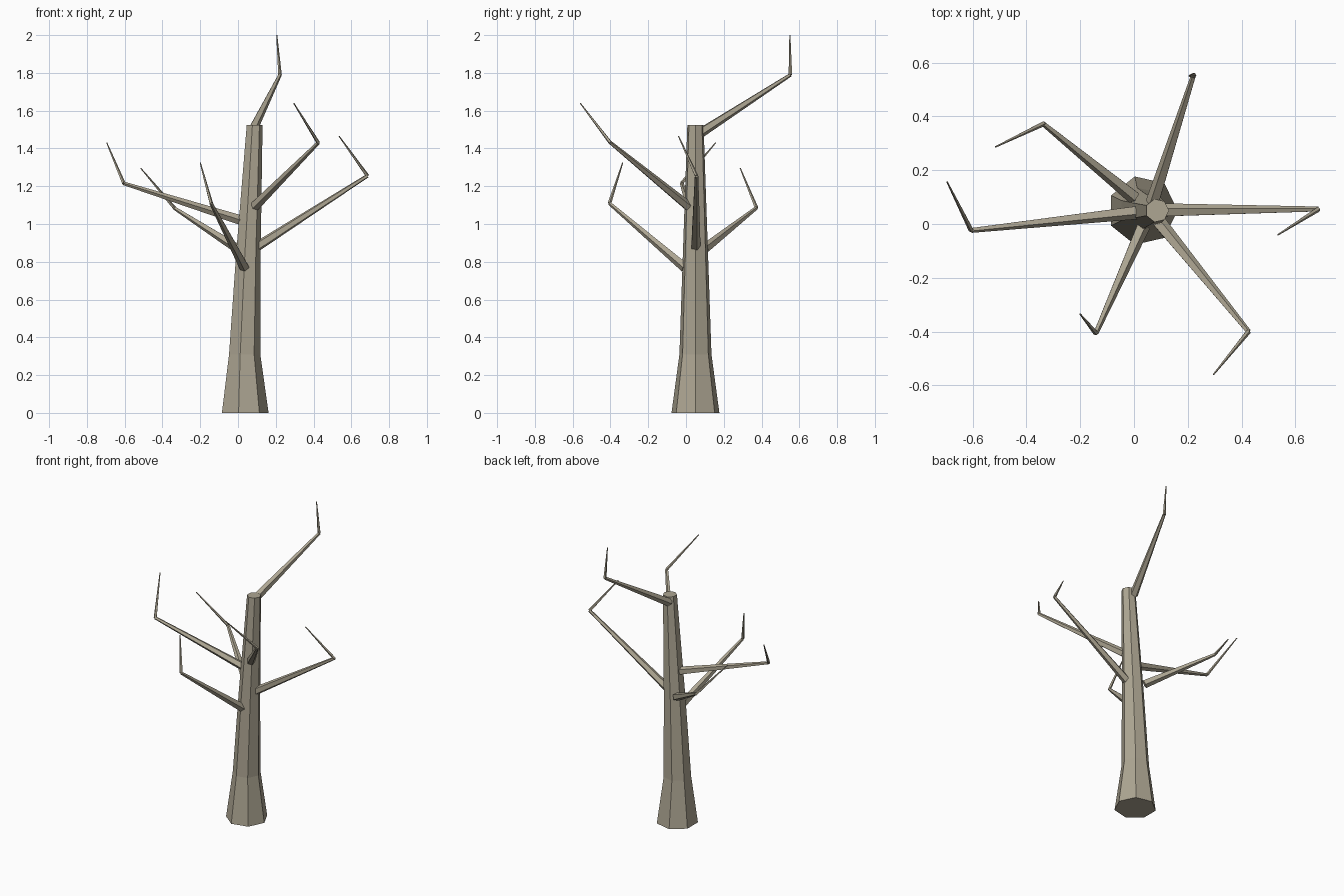
import bpy, bmesh, math
from mathutils import Vector

if "Cube" in bpy.data.objects:
    bpy.data.objects.remove(bpy.data.objects["Cube"])

bark = bpy.data.materials.new("grey_brown_bark")
bark.diffuse_color = (0.42, 0.38, 0.29, 1)
bark.use_nodes = True
bark.node_tree.nodes["Principled BSDF"].inputs["Base Color"].default_value = bark.diffuse_color


def make_object(name, bm):
    bmesh.ops.recalc_face_normals(bm, faces=bm.faces)
    mesh = bpy.data.meshes.new(name)
    bm.to_mesh(mesh)
    bm.free()
    mesh.materials.append(bark)
    bpy.context.collection.objects.link(bpy.data.objects.new(name, mesh))


def loft(bm, rings):
    """Skin a list of vertex rings and cap both ends."""
    n = len(rings[0])
    for a, b in zip(rings, rings[1:]):
        for i in range(n):
            j = (i + 1) % n
            bm.faces.new((a[i], a[j], b[j], b[i]))
    bm.faces.new(rings[0][::-1])
    bm.faces.new(rings[-1])


def limb(bm, start, end, r1, r2, sides=5):
    """Tapered straight stick between two points."""
    start, end = Vector(start), Vector(end)
    rot = (end - start).to_track_quat('Z', 'Y')
    rings = []
    for p, r in ((start, r1), (end, r2)):
        rings.append([bm.verts.new(p + rot @ Vector((
            r * math.cos(math.tau * i / sides), r * math.sin(math.tau * i / sides), 0)))
            for i in range(sides)])
    loft(bm, rings)


# Trunk: seven-sided, flared at the foot, leaning slightly to +x
bm = bmesh.new()
rings = []
for x, z, r in ((0.032, 0, 0.13), (0.031, 0.31, 0.087), (0.052, 0.85, 0.068), (0.086, 1.525, 0.044)):
    rings.append([bm.verts.new((x + r * math.cos(math.tau * i / 7),
                                0.05 + r * math.sin(math.tau * i / 7), z)) for i in range(7)])
loft(bm, rings)
make_object("trunk", bm)

# Branches: base, elbow, twig tip
branches = {
    "right": ((0.10, 0.05, 0.88), (0.685, 0.055, 1.255), (0.535, -0.04, 1.465)),
    "front_right": ((0.09, 0.01, 1.095), (0.425, -0.40, 1.43), (0.295, -0.56, 1.64)),
    "front_left": ((0.035, -0.005, 0.77), (-0.142, -0.405, 1.11), (-0.20, -0.335, 1.325)),
    "left": ((0.015, 0.045, 1.02), (-0.605, -0.023, 1.215), (-0.695, 0.157, 1.43)),
    "back_left": ((0.0, 0.10, 0.87), (-0.337, 0.373, 1.085), (-0.515, 0.287, 1.295)),
    "top": ((0.07, 0.08, 1.485), (0.222, 0.553, 1.79), (0.205, 0.55, 2.0)),
}
for name, (base, elbow, tip) in branches.items():
    bm = bmesh.new()
    limb(bm, base, elbow, 0.027, 0.010)
    limb(bm, elbow, tip, 0.010, 0.003)
    make_object(name + "_branch", bm)
